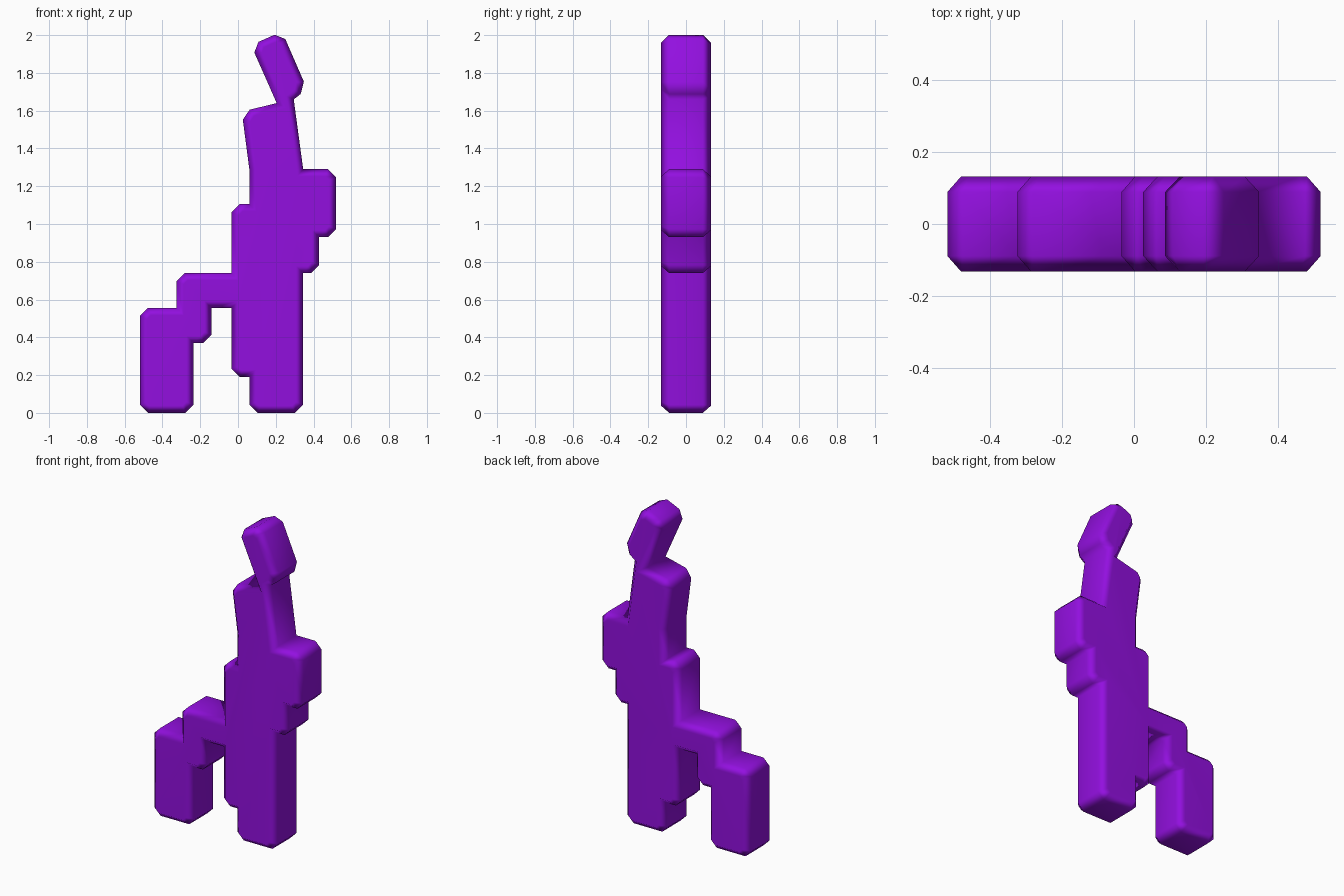
import bpy
import bmesh
from mathutils import Vector

default_cube = bpy.data.objects.get("Cube")
if default_cube:
    bpy.data.objects.remove(default_cube, do_unlink=True)

HALF_DEPTH = 0.132
CHAMFER = 0.043
RIM = 0.038  # narrow enough to leave the neck open

# Sharp outline in x and z, counter-clockwise, grouped by part
leg_and_arm = [(.06, 0), (.345, 0), (.345, .74), (.43, .74), (.43, .93),
               (.52, .93), (.52, 1.29), (.345, 1.29)]
neck_and_head = [(.295, 1.66), (.366, 1.714), (.233, 2.019), (.069, 1.947), (.205, 1.64)]
shoulder_and_side = [(.02, 1.595), (.06, 1.29), (.06, 1.105), (-.035, 1.105), (-.035, .74)]
stepped_limb = [(-.325, .74), (-.325, .555), (-.52, .555), (-.52, 0), (-.235, 0),
                (-.235, .37), (-.14, .37), (-.14, .555), (-.035, .555)]
lower_side = [(-.035, .19), (.06, .19)]


def cut_convex_corners(points, size):
    """Replace each outward corner by a short slanted edge; keep inward corners."""
    points = [Vector(point) for point in points]
    result = []
    for index, corner in enumerate(points):
        before = points[index - 1]
        after = points[(index + 1) % len(points)]
        arriving = (corner - before).normalized()
        leaving = (after - corner).normalized()
        if arriving.cross(leaving) > 0:
            result += [corner - arriving * size, corner + leaving * size]
        else:
            result.append(corner)
    return result


def make_material(name, colour):
    material = bpy.data.materials.new(name)
    material.use_nodes = True
    material.diffuse_color = colour
    shader = material.node_tree.nodes["Principled BSDF"]
    shader.inputs["Base Color"].default_value = colour
    return material


def make_slab(name, outline, material):
    """Extrude an outline through y and chamfer its front and back rims."""
    bm = bmesh.new()
    wall = HALF_DEPTH - CHAMFER
    front = bm.faces.new([bm.verts.new((p.x, -wall, p.y)) for p in outline])
    extruded = bmesh.ops.extrude_face_region(bm, geom=[front], use_keep_orig=True)
    back_verts = [item for item in extruded["geom"] if isinstance(item, bmesh.types.BMVert)]
    bmesh.ops.translate(bm, verts=back_verts, vec=(0, 2 * wall, 0))
    bmesh.ops.recalc_face_normals(bm, faces=bm.faces[:])

    # Raised caps with slanted rims
    caps = [face for face in bm.faces if len(face.verts) == len(outline)]
    bmesh.ops.inset_individual(bm, faces=caps, thickness=RIM, depth=CHAMFER,
                               use_even_offset=True)

    mesh = bpy.data.meshes.new(name)
    bm.to_mesh(mesh)
    bm.free()
    mesh.materials.append(material)
    slab = bpy.data.objects.new(name, mesh)
    bpy.context.collection.objects.link(slab)
    return slab


# Stepped figure with soft edges
purple = make_material("bright_purple", (0.29, 0.005, 0.74, 1))
outline = cut_convex_corners(
    leg_and_arm + neck_and_head + shoulder_and_side + stepped_limb + lower_side, CHAMFER)
figure = make_slab("stepped_figure", outline, purple)

bpy.ops.object.select_all(action="DESELECT")
figure.select_set(True)
bpy.context.view_layer.objects.active = figure
bpy.ops.object.shade_smooth()
soften = figure.modifiers.new("soft_edges", "WEIGHTED_NORMAL")
soften.mode = "FACE_AREA"
